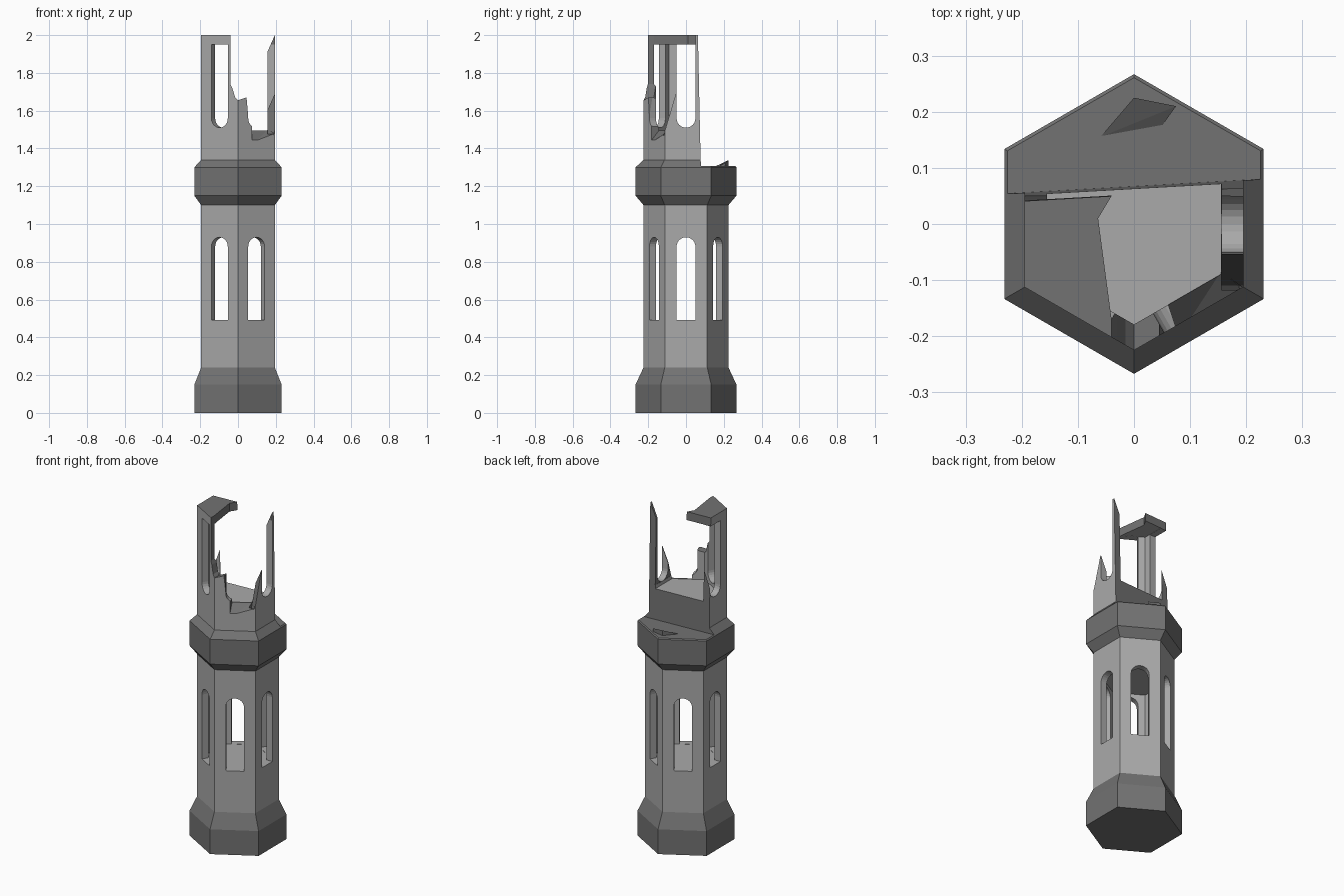
import bpy, bmesh, math
from mathutils import Matrix, Vector

cube = bpy.data.objects.get("Cube")
if cube:
    bpy.data.objects.remove(cube, do_unlink=True)


def material(name, value):
    m = bpy.data.materials.new(name)
    m.use_nodes = True
    m.diffuse_color = (value, value, value, 1)
    m.node_tree.nodes["Principled BSDF"].inputs["Base Color"].default_value = m.diffuse_color
    return m


MATS = [material("light stone", 0.40), material("dark stone", 0.17)]
LIGHT, DARK = 0, 1


def finish(name, bm, mat=None):
    bmesh.ops.recalc_face_normals(bm, faces=bm.faces)
    if mat is not None:
        for f in bm.faces:
            f.material_index = mat
    mesh = bpy.data.meshes.new(name)
    bm.to_mesh(mesh)
    bm.free()
    ob = bpy.data.objects.new(name, mesh)
    for m in MATS:
        mesh.materials.append(m)
    bpy.context.collection.objects.link(ob)
    return ob


def loft(bm, rings):
    """Closed skin through rings of equal length; returns the side faces per level."""
    loops = [[bm.verts.new(p) for p in r] for r in rings]
    levels = []
    for a, b in zip(loops, loops[1:]):
        n = len(a)
        levels.append([bm.faces.new((a[i], a[(i + 1) % n], b[(i + 1) % n], b[i])) for i in range(n)])
    caps = [bm.faces.new(loops[0][::-1]), bm.faces.new(loops[-1])]
    return levels, caps


def hexagon(r, z):
    angles = [math.radians(30 + 60 * i) for i in range(6)]
    return [(r * math.cos(a), r * math.sin(a), z) for a in angles]


def prism(name, mat, ring_a, ring_b):
    bm = bmesh.new()
    loft(bm, [ring_a, ring_b])
    return finish(name, bm, mat)


def hull(name, mat, points):
    bm = bmesh.new()
    for p in points:
        bm.verts.new(p)
    bmesh.ops.convex_hull(bm, input=bm.verts)
    return finish(name, bm, mat)


# Hexagonal tower with a flared base and a projecting collar
WIDE, SLIM = 0.267, 0.225
profile = [(WIDE, 0), (WIDE, 0.15), (SLIM, 0.24), (SLIM, 1.1), (WIDE, 1.15),
           (WIDE, 1.3), (SLIM, 1.34), (SLIM, 2.0)]
bm = bmesh.new()
levels, caps = loft(bm, [hexagon(r, z) for r, z in profile])
for i, faces in enumerate(levels + [caps]):
    for f in faces:
        f.material_index = LIGHT if i in (2, 6) else DARK
tower = finish("tower", bm)


def carve(cutter):
    cutter.hide_render = True
    mod = tower.modifiers.new("carve", 'BOOLEAN')
    mod.operation = 'DIFFERENCE'
    mod.solver = 'EXACT'
    mod.object = cutter
    bpy.context.view_layer.objects.active = tower
    bpy.ops.object.modifier_apply(modifier=mod.name)
    bpy.data.objects.remove(cutter, do_unlink=True)


# Lower and upper rooms
for floor in (0.49, 1.49):
    carve(prism("room_cutter", LIGHT, hexagon(0.179, floor), hexagon(0.179, floor + 0.46)))


# Round-ended windows, each cutter opening two opposite walls
def window(angle, flat_z, arch_z):
    r = 0.05
    s = math.copysign(1, arch_z - flat_z)
    shape = [(-r, flat_z), (r, flat_z)]
    for i in range(13):
        a = math.pi * i / 12
        shape.append((r * math.cos(a), arch_z - s * r + s * r * math.sin(a)))
    turn = Matrix.Rotation(math.radians(angle), 3, 'Z')
    ends = [[turn @ Vector((x, y, z)) for y, z in shape] for x in (-0.3, 0.3)]
    return prism("window_cutter", LIGHT, *ends)


for angle in (0, 60, 120):
    carve(window(angle, 0.491, 0.93))
    carve(window(angle, 1.949, 1.51))

# Missing back of the upper storey
back = []
for x in (-0.4, 0.4):
    for z in (1.306, 2.1):
        y = 0.067 + 0.057 * x - 0.0217 * (z - 1.306)
        back += [(x, y, z), (x, 0.5, z)]
carve(hull("back_break", DARK, back))

# Missing roof and jagged top of the front walls
jag = [(-0.04, 2.1), (-0.04, 1.74), (-0.03, 1.72), (-0.015, 1.67), (0, 1.655),
       (0.045, 1.67), (0.055, 1.56), (0.085, 1.511), (0.156, 1.511), (0.156, 2.1)]
carve(prism("front_break", DARK, *[[(x, y, z) for x, z in jag] for y in (-0.3, 0.3)]))

# Notch in the ragged roof edge
notch = [(-0.03, 0.06), (-0.04, 0.05), (-0.064, 0.01), (-0.04, -0.17), (-0.03, -0.17)]
carve(prism("roof_notch", DARK, *[[(x, y, z) for x, y in notch] for z in (1.9, 2.1)]))

# Left wall broken into two slanting spikes
spikes = [(-0.118, 2.1), (-0.118, 1.49), (-0.11, 1.5), (-0.054, 1.69), (0.049, 1.69),
          (0.049, 2.0), (0.1, 2.0), (0.1, 2.1)]
carve(prism("side_break", DARK,
            *[[(x, y, z + 2.25 * (x - 0.195)) for y, z in spikes] for x in (0.1555, 0.235)]))

# Sloping bite below the front left window
rim = [(0.08, -0.2, 1.42), (0.21, -0.125, 1.47), (0.06, -0.14, 1.5), (0.155, -0.085, 1.5)]
carve(hull("sill_break", DARK, rim + [(x, y, 2.1) for x, y, z in rim]))

# Loose shard left on the collar
hull("collar_shard", DARK, [(-0.06, 0.155, 1.305), (0, 0.225, 1.338), (0.075, 0.21, 1.325),
                            (0.05, 0.175, 1.305), (0.075, 0.21, 1.3), (0, 0.225, 1.3)])
